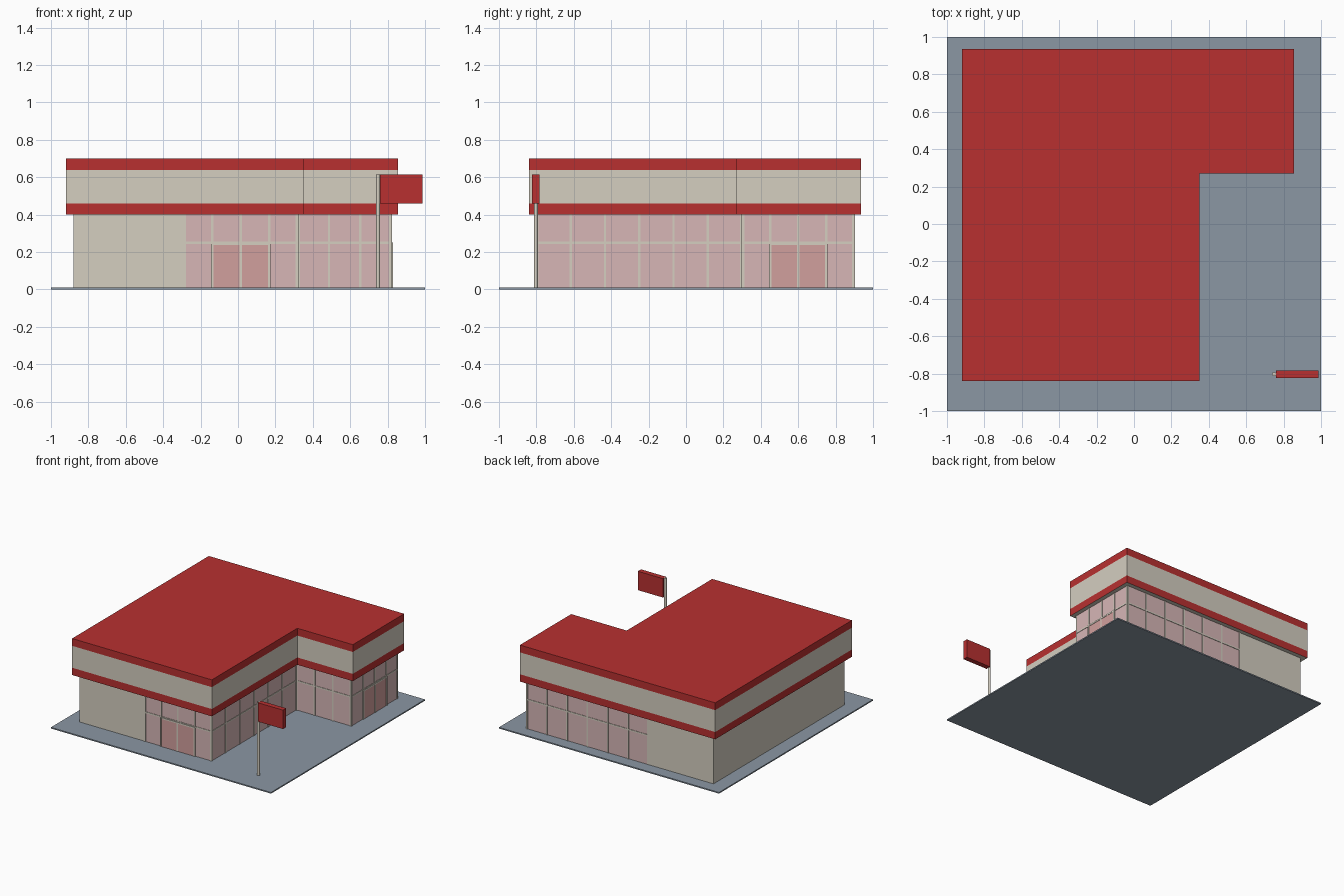
import bpy, bmesh, math
from mathutils import Vector, Matrix

if "Cube" in bpy.data.objects:
    bpy.data.objects.remove(bpy.data.objects["Cube"])


def material(name, rgb):
    m = bpy.data.materials.new(name)
    m.diffuse_color = (*rgb, 1)
    m.use_nodes = True
    m.node_tree.nodes["Principled BSDF"].inputs["Base Color"].default_value = m.diffuse_color
    return m


RED = material("red", (0.48, 0.03, 0.03))
CREAM = material("cream", (0.66, 0.62, 0.53))
GLASS = material("tinted_glass", (0.68, 0.47, 0.47))
DOOR = material("door_glass", (0.64, 0.35, 0.34))
PAVING = material("paving", (0.26, 0.31, 0.37))


def finish(bm, name, mats):
    bmesh.ops.recalc_face_normals(bm, faces=bm.faces)
    mesh = bpy.data.meshes.new(name)
    bm.to_mesh(mesh)
    bm.free()
    for m in mats:
        mesh.materials.append(m)
    ob = bpy.data.objects.new(name, mesh)
    bpy.context.collection.objects.link(ob)
    return ob


def prism(name, outline, levels, mats, side_mat, top_mat, bottom_mat):
    """Stack an outline through the levels; side_mat(level, edge) picks the slot."""
    bm = bmesh.new()
    n = len(outline)
    rings = [[bm.verts.new((x, y, z)) for x, y in outline] for z in levels]
    for k in range(len(levels) - 1):
        for i in range(n):
            j = (i + 1) % n
            f = bm.faces.new((rings[k][i], rings[k][j], rings[k + 1][j], rings[k + 1][i]))
            f.material_index = side_mat(k, i)
    bm.faces.new(rings[-1]).material_index = top_mat
    bm.faces.new(rings[0][::-1]).material_index = bottom_mat
    return finish(bm, name, mats)


def add_box(bm, lo, hi, frame=Matrix()):
    lo, hi = Vector(lo), Vector(hi)
    size = hi - lo
    m = frame @ Matrix.Translation((lo + hi) / 2) @ Matrix.Diagonal((*size, 1))
    bmesh.ops.create_cube(bm, size=1, matrix=m)


def box(name, lo, hi, mat, frame=Matrix()):
    bm = bmesh.new()
    add_box(bm, lo, hi, frame)
    return finish(bm, name, [mat])


def wall_frame(p, q):
    """Local axes: x along the wall, -y outward, z up."""
    d = Vector(q) - Vector(p)
    return (Matrix.Translation((p[0], p[1], 0))
            @ Matrix.Rotation(math.atan2(d.y, d.x), 4, 'Z')), d.length


BASE, EAVE, RAIL = 0.01, 0.40, 0.25
BAR = 0.006  # half width of a glazing bar


def glazing(name, p, q, panes, doors=False):
    frame, length = wall_frame(p, q)
    step = length / panes
    bm = bmesh.new()
    for i in range(panes + 1):
        x = min(max(i * step, BAR), length - BAR)
        add_box(bm, (x - BAR, -0.004, BASE), (x + BAR, 0.004, EAVE), frame)
    add_box(bm, (0, -0.0035, RAIL - BAR), (length, 0.0035, RAIL + BAR), frame)
    finish(bm, name + "_glazing_bars", [CREAM])
    if doors:
        # double door with a raised frame
        bm = bmesh.new()
        for i in (1, 2, 3):
            add_box(bm, (i * step - BAR, -0.009, BASE), (i * step + BAR, 0, RAIL), frame)
        add_box(bm, (step - BAR, -0.0085, RAIL - 0.012), (3 * step + BAR, 0, RAIL), frame)
        finish(bm, name + "_door_frame", [CREAM])
        for i, side in ((1, "left"), (2, "right")):
            box(f"{name}_{side}_door", (i * step + BAR, -0.006, BASE),
                ((i + 1) * step - BAR, 0, RAIL - 0.012), DOOR, frame)


# Paved base
box("paved_base", (-1, -1, 0), (1, 1, BASE), PAVING)

# L-shaped walls: edges 1 to 5 are glazed
plan = [(-0.88, -0.80), (-0.29, -0.80), (0.32, -0.80), (0.32, 0.30),
        (0.82, 0.30), (0.82, 0.90), (-0.29, 0.90), (-0.88, 0.90)]
prism("walls", plan, [BASE, EAVE], [CREAM, GLASS],
      lambda k, i: 1 if 1 <= i <= 5 else 0, 0, 0)

# Window bars and doors on each glazed wall
glazing("front", plan[1], plan[2], 4, doors=True)
glazing("inner_side", plan[2], plan[3], 6)
glazing("inner_front", plan[3], plan[4], 3)
glazing("right", plan[4], plan[5], 4, doors=True)
glazing("back", plan[5], plan[6], 6)

# Overhanging roof with red, cream and red bands
roof = [(-0.92, -0.84), (0.35, -0.84), (0.35, 0.27),
        (0.855, 0.27), (0.855, 0.935), (-0.92, 0.935)]
prism("banded_roof", roof, [EAVE, 0.46, 0.64, 0.70], [RED, CREAM],
      lambda k, i: 1 if k == 1 else 0, 0, 1)

# Roadside sign
bm = bmesh.new()
bmesh.ops.create_cone(bm, cap_ends=True, segments=12, radius1=0.011, radius2=0.011,
                      depth=0.605, matrix=Matrix.Translation((0.749, -0.803, 0.3125)))
finish(bm, "sign_pole", [CREAM])
box("sign_board", (0.758, -0.824, 0.46), (0.986, -0.783, 0.615), RED)
